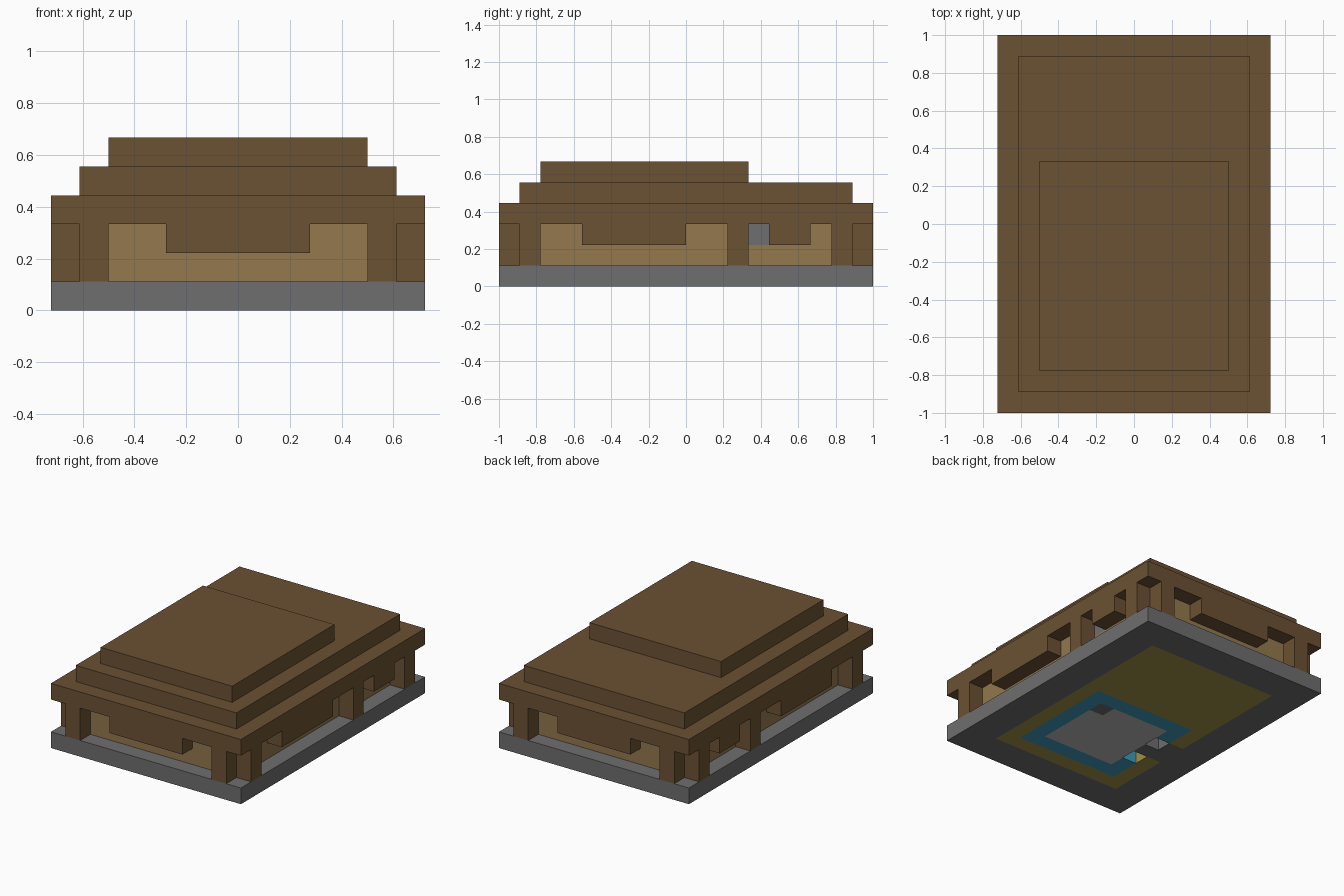
import bpy, bmesh
from mathutils import Vector

U = 1 / 9  # one block of the building grid

cube = bpy.data.objects.get("Cube")
if cube:
    bpy.data.objects.remove(cube, do_unlink=True)


def material(name, rgb):
    lin = [(c / 255 / 12.92 if c < 11 else ((c / 255 + 0.055) / 1.055) ** 2.4) for c in rgb]
    m = bpy.data.materials.new(name)
    m.use_nodes = True
    m.diffuse_color = (*lin, 1)
    bsdf = m.node_tree.nodes["Principled BSDF"]
    bsdf.inputs["Base Color"].default_value = (*lin, 1)
    bsdf.inputs["Roughness"].default_value = 0.9
    return m


brown = material("dark_wood", (107, 81, 51))
tan = material("light_wood", (147, 120, 78))
stone = material("grey_stone", (110, 110, 110))
straw = material("straw_floor", (160, 144, 70))
blue = material("blue_floor", (60, 154, 187))
pale = material("pale_stone", (184, 184, 184))


def finish(name, bm, mats):
    me = bpy.data.meshes.new(name)
    bm.to_mesh(me)
    bm.free()
    for m in mats:
        me.materials.append(m)
    ob = bpy.data.objects.new(name, me)
    bpy.context.collection.objects.link(ob)
    return ob


def box(name, mat, x, y, z):
    """Box from (min, max) pairs given in blocks."""
    bm = bmesh.new()
    bmesh.ops.create_cube(bm, size=1)
    for v in bm.verts:
        v.co = Vector([r[0] if c < 0 else r[1] for c, r in zip(v.co, (x, y, z))]) * U
    return finish(name, bm, [mat])


def flip(r, s):
    return r if s > 0 else (-r[1], -r[0])


# Foundation slab with inlaid floors, coloured by cell
def floor_index(x, y):
    if -4.5 < x < -2.5 and -3 < y < -1:      # doorway path
        return 0
    if 1.5 < x < 2.5 and -1 < y < 0:         # paved corner
        return 0
    if abs(x) < 2.5 and -5 < y < 0:
        return 3
    if abs(x) < 3.5 and -6 < y < 1:
        return 2
    return 1 if abs(x) < 4.5 and abs(y) < 7 else 0


bm = bmesh.new()
bmesh.ops.create_grid(bm, x_segments=13, y_segments=18, size=1)
for v in bm.verts:
    v.co.x *= 6.5 * U
holes = []
for f in bm.faces:
    c = f.calc_center_median() / U
    f.material_index = floor_index(c.x, c.y)
    if -3.5 < c.x < -2.5 and (-2 < c.y < -1 or -4 < c.y < -3):   # post sockets
        holes.append(f)
bmesh.ops.delete(bm, geom=holes, context='FACES')
slab = finish("foundation", bm, [stone, straw, blue, pale])
solid = slab.modifiers.new("thickness", 'SOLIDIFY')
solid.thickness = U
solid.offset = 1

# Stepped roof
box("roof_eave", brown, (-6.5, 6.5), (-9, 9), (3, 4))
box("roof_middle", brown, (-5.5, 5.5), (-8, 8), (4, 5))
box("roof_top", brown, (-4.5, 4.5), (-7, 3), (5, 6))

# Front and back: wall, hanging beam and corner posts
for s, side in ((-1, "front"), (1, "back")):
    box(side + "_wall", tan, (-5.5, 5.5), flip((7, 8), s), (1, 3))
    box(side + "_beam", brown, (-2.5, 2.5), flip((8, 9), s), (2, 3))
    for t, hand in ((-1, "right"), (1, "left")):
        box(f"{side}_{hand}_post", brown, flip((4.5, 5.5), t), flip((8, 9), s), (1, 3))
        box(f"{hand}_{side}_post", brown, flip((5.5, 6.5), t), flip((7, 8), s), (1, 3))

# Sides: wall with a stone window block, beams and a middle post
for t, hand in ((-1, "right"), (1, "left")):
    wall, outer = flip((4.5, 5.5), t), flip((5.5, 6.5), t)
    box(hand + "_lower_wall", tan, wall, (-7, 7), (1, 2))
    box(hand + "_upper_wall_front", tan, wall, (-7, 3), (2, 3))
    box(hand + "_window_block", stone, wall, (3, 4), (2, 3))
    box(hand + "_upper_wall_back", tan, wall, (4, 7), (2, 3))
    box(hand + "_front_beam", brown, outer, (-5, 0), (2, 3))
    box(hand + "_back_beam", brown, outer, (4, 6), (2, 3))
    box(hand + "_middle_post", brown, outer, (2, 3), (1, 3))
